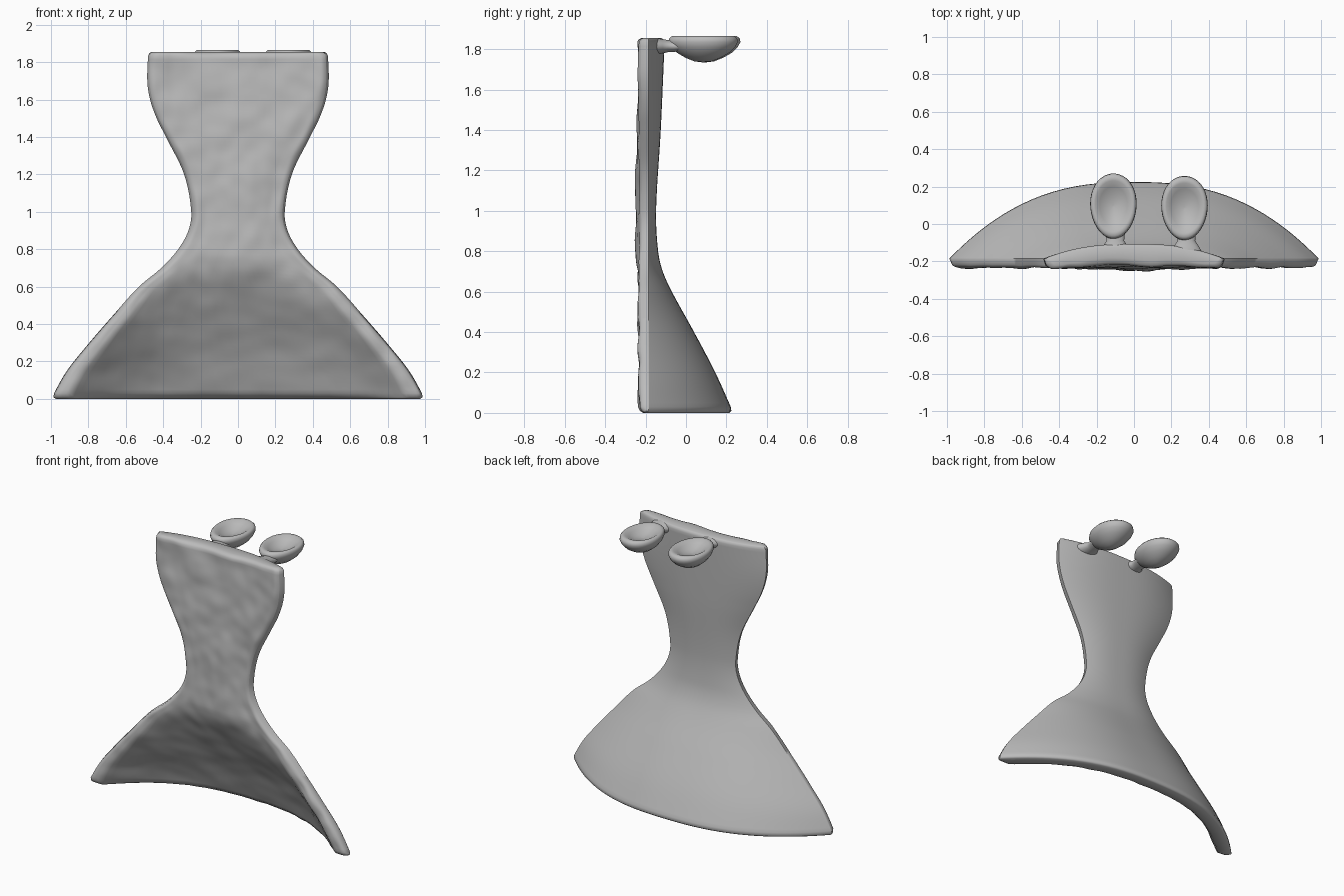
import bpy, bmesh, math
from mathutils import Vector, noise

if "Cube" in bpy.data.objects:
    bpy.data.objects.remove(bpy.data.objects["Cube"], do_unlink=True)

clay = bpy.data.materials.new("grey clay")
clay.use_nodes = True
clay.diffuse_color = (0.5, 0.5, 0.5, 1)
clay.node_tree.nodes["Principled BSDF"].inputs["Base Color"].default_value = (0.5, 0.5, 0.5, 1)


def interp(table, z):
    """Smooth (Catmull-Rom style) lookup in a list of (z, value) pairs."""
    for i in range(len(table) - 1):
        (z0, a), (z1, b) = table[i], table[i + 1]
        if z <= z1:
            zp, p = table[max(i - 1, 0)]
            zn, n = table[min(i + 2, len(table) - 1)]
            h = z1 - z0
            t = max(0, (z - z0) / h)
            m0, m1 = (b - p) / (z1 - zp) * h, (n - a) / (zn - z0) * h
            return ((2*t**3 - 3*t*t + 1) * a + (t**3 - 2*t*t + t) * m0
                    + (3*t*t - 2*t**3) * b + (t**3 - t*t) * m1)
    return table[-1][1]


def skin(name, rings, cap_start=True, cap_end=True):
    """Join closed rings of points into one smooth object."""
    bm = bmesh.new()
    loops = [[bm.verts.new(p) for p in ring] for ring in rings]
    n = len(loops[0])
    for low, high in zip(loops, loops[1:]):
        for i in range(n):
            j = (i + 1) % n
            bm.faces.new((low[i], low[j], high[j], high[i]))
    # caps are strips between the two halves of a ring
    for ring, wanted in ((loops[0], cap_start), (loops[-1], cap_end)):
        if wanted:
            for i in range(n // 2 - 1):
                quad = (ring[i], ring[i + 1], ring[n - 2 - i], ring[n - 1 - i])
                bm.faces.new(quad)
    bmesh.ops.recalc_face_normals(bm, faces=bm.faces)
    mesh = bpy.data.meshes.new(name)
    bm.to_mesh(mesh)
    bm.free()
    obj = bpy.data.objects.new(name, mesh)
    bpy.context.collection.objects.link(obj)
    mesh.materials.append(clay)
    bpy.ops.object.select_all(action='DESELECT')
    obj.select_set(True)
    bpy.context.view_layer.objects.active = obj
    bpy.ops.object.shade_smooth_by_angle(angle=math.radians(60))
    return obj


# Flared sheet: half width and back depth along the height
WIDTH = [(0, 1.0), (.15, .915), (.3, .795), (.45, .665), (.6, .53), (.7, .41), (.8, .32),
         (.9, .265), (1, .25), (1.2, .288), (1.4, .385), (1.5, .435), (1.6, .47),
         (1.7, .485), (1.855, .48)]
BACK = [(0, .235), (.2, .145), (.4, .04), (.6, -.07), (.7, -.115), (.8, -.138),
        (1, -.148), (1.4, -.125), (1.855, -.105)]
FRONT, HEIGHT, STEPS = -.235, 1.855, 48


def sheet_ring(z, inset):
    w = interp(WIDTH, z) - inset
    back = interp(BACK, z) - inset * .8
    thick = .115 - inset * 1.6
    hollow = max(back - thick, FRONT - .012)
    rim = min(.09, w * .3)
    us = [math.sin(math.pi / 2 * (2 * i / STEPS - 1)) for i in range(STEPS + 1)]
    ring = []
    for u in us:                                   # smooth back
        ring.append(Vector((u * w, back + (-.185 - back) * abs(u) ** 2.5, z)))
    for u in reversed(us):                         # hand-worked hollow front
        x = u * (w - .012)
        v = min(1, abs(x) / (w - rim))
        y = hollow + (FRONT - hollow) * v ** 2.5
        y += inset
        edge = max(0, (abs(x) - w + rim * .5) / (rim * .5))
        y += .025 * edge ** 2
        bump = noise.noise(Vector((x * 6, z * 5, 1))) + .5 * noise.noise(Vector((x * 13, z * 11, 4)))
        ring.append(Vector((x, y + .011 * bump * (1 - edge), z)))
    return ring


rows = 90
rings = [sheet_ring(0, .025), sheet_ring(.009, .008)]
rings += [sheet_ring(.03 + (HEIGHT - .05) * i / rows, 0) for i in range(rows + 1)]
rings += [sheet_ring(HEIGHT - .006, .007), sheet_ring(HEIGHT, .02)]
skin("flared_sheet", rings)

# Two dished lobes on the upper back edge, each on a short neck
DISH = [(.02, 1.735), (.25, 1.74), (.5, 1.757), (.75, 1.782), (.92, 1.81), (1, 1.836),
        (.98, 1.854), (.9, 1.865), (.78, 1.863), (.6, 1.848), (.35, 1.828), (.02, 1.82)]
SIDES = 40
for side, cx, cy, ry in (("right", -.11, .095, .175), ("left", .27, .085, .172)):
    rings = []
    for r, z in DISH:
        ring = []
        for k in range(SIDES):
            a = 2 * math.pi * (k + .5) / SIDES
            egg = 1 + .08 * math.sin(a)
            ring.append((cx + .124 * r * egg * math.cos(a), cy + ry * r * math.sin(a), z))
        rings.append(ring)
    lobe = skin(side + "_lobe", rings)

    rings = []
    for y, rx, rz in ((-.15, .085, .04), (-.115, .065, .036), (-.09, .048, .03),
                      (-.06, .05, .03), (-.02, .06, .02)):
        rings.append([(cx + .01 + rx * math.cos(2 * math.pi * (k + .5) / 20), y,
                       1.815 + rz * math.sin(2 * math.pi * (k + .5) / 20)) for k in range(20)])
    skin(side + "_neck", rings)
